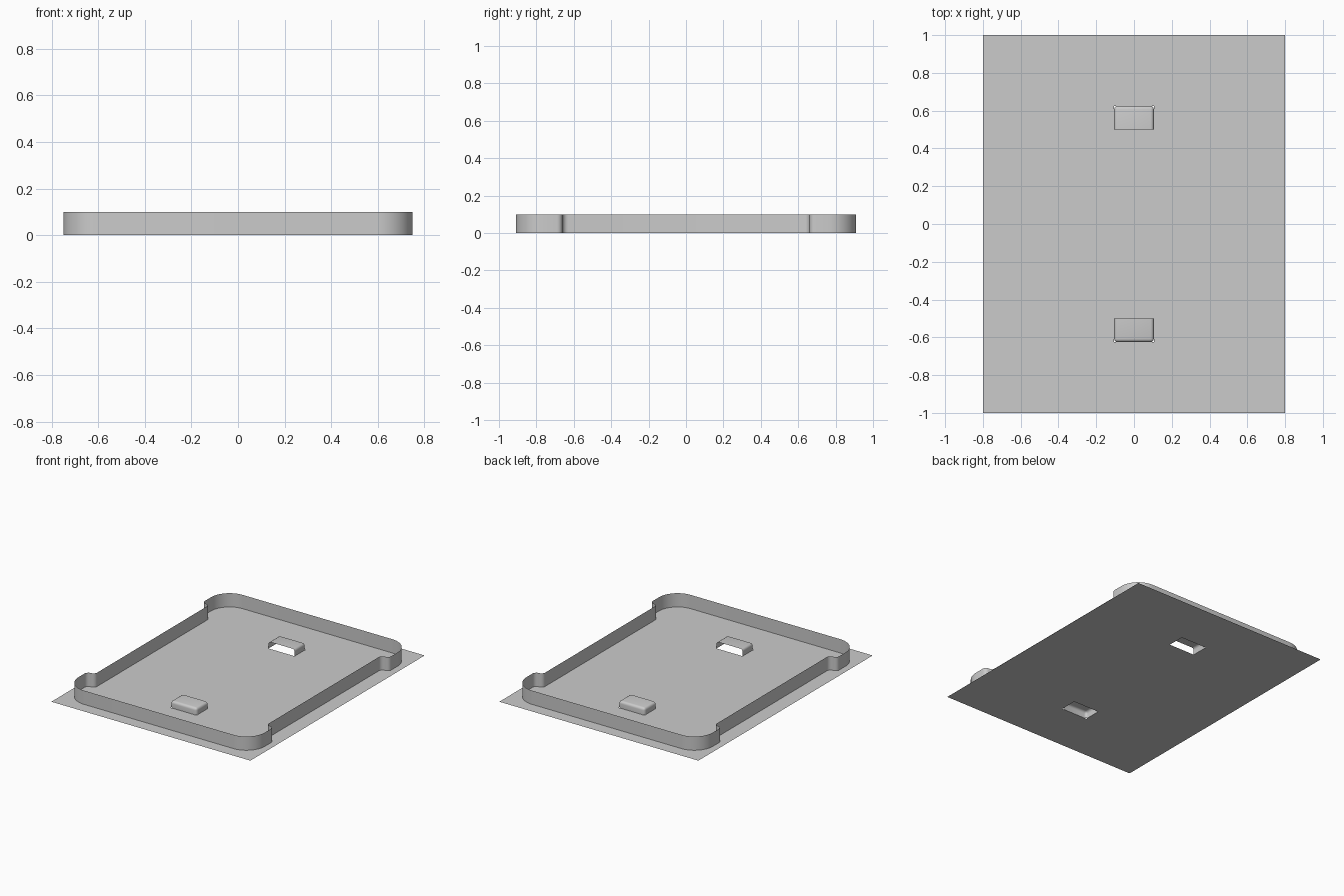
import bpy, bmesh
from math import sin, cos, radians

if "Cube" in bpy.data.objects:
    bpy.data.objects.remove(bpy.data.objects["Cube"])

HX, HY = 0.105, (0.5, 0.625)      # vent half width and y range


def finish(name, bm, smooth=True):
    bmesh.ops.remove_doubles(bm, verts=bm.verts[:], dist=1e-5)
    me = bpy.data.meshes.new(name)
    bm.to_mesh(me)
    bm.free()
    ob = bpy.data.objects.new(name, me)
    bpy.context.collection.objects.link(ob)
    if smooth:
        bpy.ops.object.select_all(action='DESELECT')
        ob.select_set(True)
        bpy.context.view_layer.objects.active = ob
        bpy.ops.object.shade_smooth_by_angle(angle=radians(35))
    return ob


def arc(cx, cy, r, a0, a1, n):
    angles = [radians(a0 + (a1 - a0) * i / n) for i in range(n + 1)]
    return [(cx + r * cos(a), cy + r * sin(a)) for a in angles]


# flat sheet with an opening under each vent hood
bm = bmesh.new()
xs = [-0.8, -HX, HX, 0.8]
ys = [-1, -HY[1], -HY[0], HY[0], HY[1], 1]
grid = [[bm.verts.new((x, y, 0)) for x in xs] for y in ys]
for j in range(5):
    for i in range(3):
        if i == 1 and j in (1, 3):
            continue
        bm.faces.new((grid[j][i], grid[j][i + 1], grid[j + 1][i + 1], grid[j + 1][i]))
finish("base_sheet", bm, False)

# upright rim: one quarter outline with a stepped side, mirrored to a full loop
quarter = [(0.69, 0)]
quarter += arc(0.72, 0.63, 0.03, 180, 90, 6)     # inward curve of the step
quarter += arc(0.72, 0.69, 0.03, -90, 0, 6)      # outward curve of the step
quarter += arc(0.60, 0.76, 0.15, 0, 90, 12)      # rounded corner
quarter += [(0, 0.91)]
half = quarter + [(-x, y) for x, y in reversed(quarter[:-1])]
loop = half + [(-x, -y) for x, y in half[1:-1]]
loop.insert(len(half) + len(half) - 2, (0.69, 0))
bm = bmesh.new()
low = [bm.verts.new((x, y, 0)) for x, y in loop]
high = [bm.verts.new((x, y, 0.1)) for x, y in loop]
for i in range(len(loop) - 1):
    bm.faces.new((low[i], low[i + 1], high[i + 1], high[i]))
finish("rim_wall", bm)

# vent hoods: rounded shells open underneath and towards the middle
for name, s in (("back_vent_hood", 1), ("front_vent_hood", -1)):
    bm = bmesh.new()
    bmesh.ops.create_cube(bm, size=1)
    for v in bm.verts:
        v.co = (v.co.x * 2 * HX, s * (sum(HY) / 2 + v.co.y * (HY[1] - HY[0])),
                (v.co.z + 0.5) * 0.05)
    bmesh.ops.recalc_face_normals(bm, faces=bm.faces[:])
    gone = [f for f in bm.faces if f.normal.z < -0.9 or f.normal.y * s < -0.9]
    bmesh.ops.delete(bm, geom=gone, context='FACES')
    inner = [e for e in bm.edges if len(e.link_faces) == 2]
    bmesh.ops.bevel(bm, geom=inner, offset=0.018, offset_type='OFFSET',
                    segments=4, profile=0.5, affect='EDGES')
    finish(name, bm)
